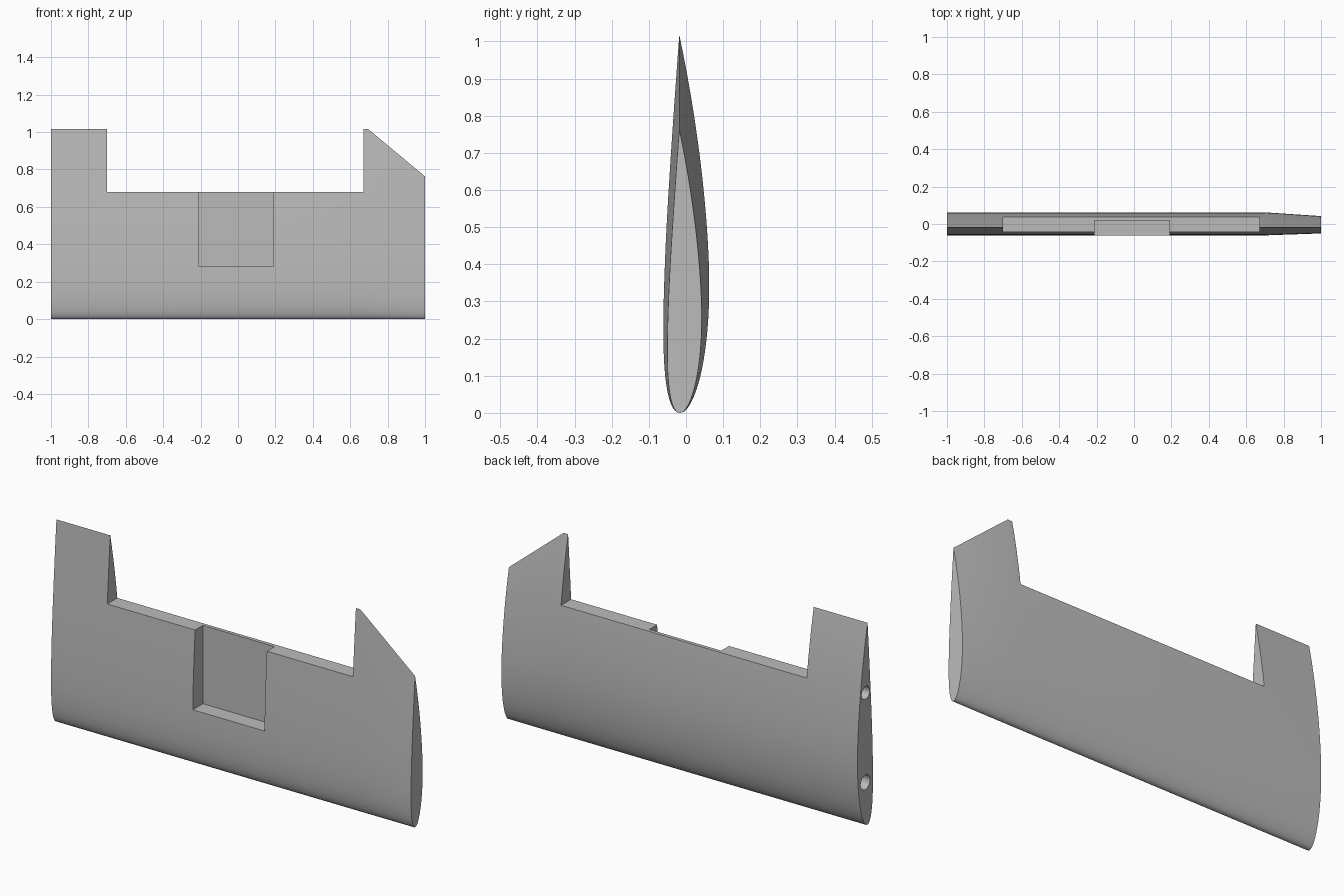
import bpy, bmesh, math
from mathutils import Matrix

cube = bpy.data.objects.get("Cube")
if cube:
    bpy.data.objects.remove(cube, do_unlink=True)

CHORD, TIP_SCALE, NOSE_Y = 1.017, 0.75, -0.018
STEPS = 48

grey = bpy.data.materials.new("plain grey")
grey.use_nodes = True
colour = (0.5, 0.5, 0.5, 1)
grey.diffuse_color = colour
grey.node_tree.nodes["Principled BSDF"].inputs["Base Color"].default_value = colour


def make_object(name, bm):
    bmesh.ops.recalc_face_normals(bm, faces=bm.faces)
    mesh = bpy.data.meshes.new(name)
    bm.to_mesh(mesh)
    bm.free()
    mesh.materials.append(grey)
    obj = bpy.data.objects.new(name, mesh)
    bpy.context.collection.objects.link(obj)
    return obj


def surface(t, side):
    """Point on a cambered aerofoil, 12% thick with 2% camber at 40% chord."""
    half = 0.6 * (0.2969 * math.sqrt(t) - 0.126 * t - 0.3516 * t**2
                  + 0.2843 * t**3 - 0.1036 * t**4)
    p, m = 0.4, 0.02
    k = m / p**2 if t < p else m / (1 - p)**2
    camber = k * (2 * p * t - t * t) + (0 if t < p else k * (1 - 2 * p))
    slope = math.atan(2 * k * (p - t))
    return (camber + side * half * math.cos(slope),
            t - side * half * math.sin(slope))


# Wing: straight panel, then a linear taper to the tip
ts = [(1 - math.cos(math.pi * i / STEPS)) / 2 for i in range(STEPS + 1)]
outline = [surface(t, 1) for t in ts] + [surface(t, -1) for t in ts[-2:0:-1]]
bm = bmesh.new()
rings = []
for x, scale in ((-1, 1), (0.695, 1), (1, TIP_SCALE)):
    s = CHORD * scale
    rings.append([bm.verts.new((x, NOSE_Y + y * s, max(z, 0) * s)) for y, z in outline])
n = len(outline)
for a, b in zip(rings, rings[1:]):
    for i in range(n):
        j = (i + 1) % n
        bm.faces.new((a[i], a[j], b[j], b[i]))
bm.faces.new(rings[0])
bm.faces.new(rings[-1])
wing = make_object("wing", bm)


def box(name, low, high):
    bm = bmesh.new()
    bmesh.ops.create_cube(bm, size=1)
    for v in bm.verts:
        v.co = [low[i] if v.co[i] < 0 else high[i] for i in range(3)]
    return make_object(name, bm)


def end_hole(name, y, z, radius, depth):
    bm = bmesh.new()
    bmesh.ops.create_cone(bm, cap_ends=True, segments=32, radius1=radius, radius2=radius,
                          depth=2 * depth,
                          matrix=Matrix.Translation((-1, y, z)) @ Matrix.Rotation(math.pi / 2, 4, 'Y'))
    return make_object(name, bm)


# Flap opening, servo-style pocket and the two holes in the root end
cutters = [
    box("flap_opening_cutter", (-0.7, -0.3, 0.68), (0.67, 0.3, 1.3)),
    box("pocket_cutter", (-0.21, -0.3, 0.285), (0.19, 0.02, 0.9)),
    end_hole("lower_hole_cutter", 0.0, 0.22, 0.037, 0.15),
    end_hole("upper_hole_cutter", -0.003, 0.67, 0.032, 0.1),
]
for cutter in cutters:
    cutter.hide_render = True
    cut = wing.modifiers.new(cutter.name, 'BOOLEAN')
    cut.operation = 'DIFFERENCE'
    cut.solver = 'EXACT'
    cut.object = cutter

# Apply the cuts and drop the cutters
bpy.context.view_layer.update()
result = bpy.data.meshes.new_from_object(
    wing.evaluated_get(bpy.context.evaluated_depsgraph_get()))
wing.modifiers.clear()
wing.data = result
for cutter in cutters:
    bpy.data.objects.remove(cutter, do_unlink=True)
result.materials.clear()
result.materials.append(grey)

bpy.ops.object.select_all(action='DESELECT')
wing.select_set(True)
bpy.context.view_layer.objects.active = wing
bpy.ops.object.shade_smooth_by_angle(angle=math.radians(30))
